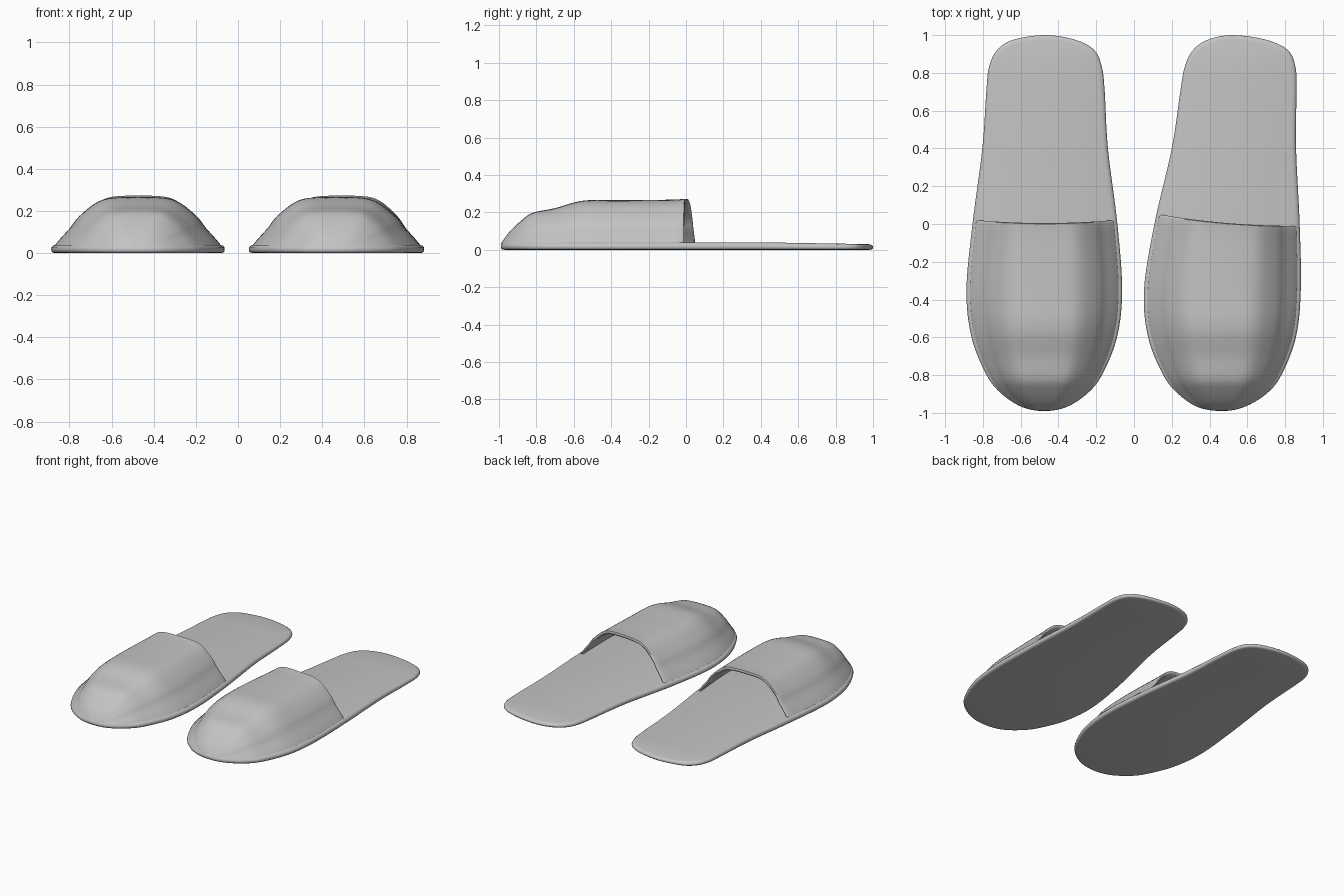
import bpy, bmesh, math
from mathutils import Vector

if "Cube" in bpy.data.objects:
    bpy.data.objects.remove(bpy.data.objects["Cube"], do_unlink=True)

felt = bpy.data.materials.new("light grey felt")
felt.use_nodes = True
grey = (0.55, 0.55, 0.55, 1)
felt.diffuse_color = grey
felt.node_tree.nodes["Principled BSDF"].inputs["Base Color"].default_value = grey


def spline(pts, steps, before=None, after=None):
    """Smooth curve through a list of tuples."""
    pts = [Vector(p) for p in pts]
    ctrl = [Vector(before) if before else 2 * pts[0] - pts[1]] + pts
    ctrl.append(Vector(after) if after else 2 * pts[-1] - pts[-2])
    out = []
    for a, b, c, d in zip(ctrl, ctrl[1:], ctrl[2:], ctrl[3:]):
        for k in range(steps):
            t = k / steps
            out.append(0.5 * (2 * b + (c - a) * t + (2 * a - 5 * b + 4 * c - d) * t * t
                              + (3 * b - a - 3 * c + d) * t ** 3))
    return out + [pts[-1]]


def lookup(table, y):
    """Row of a table interpolated at y, its first column."""
    for a, b in zip(table, table[1:]):
        if y <= b[0]:
            f = (y - a[0]) / max(b[0] - a[0], 1e-6)
            return a.lerp(b, min(max(f, 0), 1))
    return table[-1]


def finish(bm, name):
    mesh = bpy.data.meshes.new(name)
    bm.to_mesh(mesh)
    bm.free()
    mesh.materials.append(felt)
    obj = bpy.data.objects.new(name, mesh)
    bpy.context.collection.objects.link(obj)
    bpy.ops.object.select_all(action='DESELECT')
    obj.select_set(True)
    bpy.context.view_layer.objects.active = obj
    bpy.ops.object.shade_smooth_by_angle(angle=math.radians(50))


def make_sole(name, table):
    """Foot outline swept through a rounded edge, with flat top and bottom."""
    n = len(table)
    ring = [Vector((r[1], r[0])) for r in table]
    ring += [Vector((r[2], r[0])) for r in table[-2:0:-1]]
    size = len(ring)
    inward = []
    for i in range(size):
        d = ring[(i + 1) % size] - ring[i - 1]
        inward.append(Vector((d.y, -d.x)).normalized())
    edge = [(.022, 0), (.008, .002), (.001, .009), (0, .018),
            (.002, .028), (.01, .036), (.025, .04)]
    bm = bmesh.new()
    rings = []
    for inset, z in edge:
        row = []
        for p, q in zip(ring, inward):
            v = p + q * inset
            thin = 1 - .25 * min(max((v.y - .4) / .6, 0), 1)
            row.append(bm.verts.new((v.x, v.y, z * thin)))
        rings.append(row)
    for a, b in zip(rings, rings[1:]):
        for i in range(size):
            j = (i + 1) % size
            bm.faces.new((a[i], a[j], b[j], b[i]))
    for row in (rings[0], rings[-1]):
        for i in range(n - 1):
            quad = [row[i], row[i + 1], row[-i - 1], row[-i]]
            bm.faces.new(list(dict.fromkeys(quad)))
    bmesh.ops.recalc_face_normals(bm, faces=bm.faces)
    finish(bm, name)


# Ridge height along the upper, and its cross-section from side to crown
ridge = spline([(-.99, .03), (-.975, .055), (-.94, .1), (-.88, .157), (-.82, .198),
                (-.7, .223), (-.55, .263), (-.35, .265), (-.05, .269), (0, .277)], 6)
half = spline([(1, 0), (.93, .15), (.81, .375), (.73, .56), (.61, .75),
               (.5, .885), (.38, .965), (.2, .995), (0, 1)], 3)
section = [(-t, h) for t, h in half] + [(t, h) for t, h in half[-2::-1]]


def make_upper(name, table, slant):
    """Hollow toe cover: outer skin, rounded lip, then lining."""
    base = .03
    rows = [(-.988 + .976 * (k / 44) ** 2, 0) for k in range(45)]
    rows += [(-.004, .003), (0, .012), (-.004, .021), (-.012, .024)]
    rows += [(-.012 - .9 * k / 24, .024) for k in range(1, 25)]
    bm = bmesh.new()
    grid = []
    for y, inset in rows:
        top = max(lookup(ridge, y)[1] - inset, base + .004)
        blend = max(0, 1 + y / .4)
        line = []
        for t, h in section:
            yy = y + blend * (.005 + slant * t + .015 * t * t)
            _, left, right = lookup(table, yy)
            w = max((right - left) * .485 - inset, .002)
            line.append(bm.verts.new(((left + right) / 2 + w * t, yy,
                                      base + (top - base) * h)))
        grid.append(line)
    for a, b in zip(grid, grid[1:]):
        for i in range(len(section) - 1):
            bm.faces.new((a[i], a[i + 1], b[i + 1], b[i]))
    bm.normal_update()
    crown = max(bm.faces, key=lambda f: f.calc_center_median().z)
    if crown.normal.z < 0:
        bmesh.ops.reverse_faces(bm, faces=bm.faces)
    finish(bm, name)


# Foot outlines from toe to heel: y, then both edges of each slipper
outline = [
    (-.99, -.475, -.475, .465, .465),
    (-.97, -.59, -.36, .34, .58),
    (-.9, -.7, -.25, .235, .7),
    (-.8, -.78, -.17, .155, .78),
    (-.6, -.86, -.09, .075, .857),
    (-.35, -.887, -.063, .053, .883),
    (0, -.855, -.088, .108, .877),
    (.4, -.803, -.138, .2, .858),
    (.7, -.782, -.155, .245, .86),
    (.83, -.768, -.17, .268, .855),
    (.92, -.725, -.21, .312, .815),
    (.975, -.64, -.31, .39, .7),
    (1, -.47, -.47, .52, .52)]

for side, a, slant in (("right", 1, 0), ("left", 3, -.03)):
    pts = [(r[0], r[a], r[a + 1]) for r in outline]
    # Swapped neighbours past the tips keep the ends round
    swap = [(p[0], p[2], p[1]) for p in (pts[1], pts[-2])]
    table = spline(pts, 8, *swap)
    make_sole(side + "_sole", table)
    make_upper(side + "_upper", table, slant)
